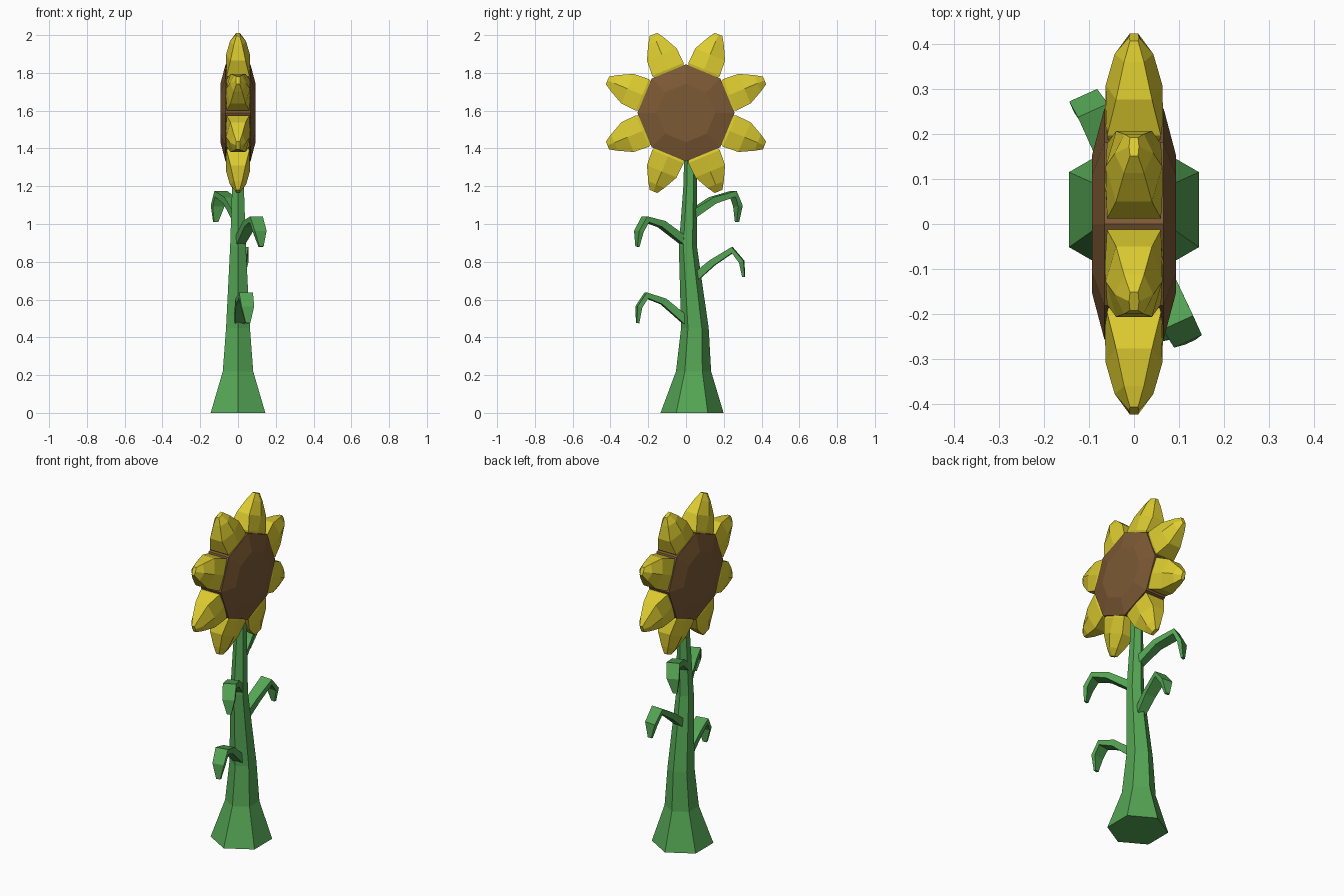
import bpy, bmesh, math
from mathutils import Vector

if "Cube" in bpy.data.objects:
    bpy.data.objects.remove(bpy.data.objects["Cube"])


def material(name, rgb):
    m = bpy.data.materials.new(name)
    m.diffuse_color = (*rgb, 1)
    m.use_nodes = True
    m.node_tree.nodes["Principled BSDF"].inputs["Base Color"].default_value = m.diffuse_color
    return m


GREEN = material("green", (0.09, 0.38, 0.09))
YELLOW = material("yellow", (0.72, 0.60, 0.03))
BROWN = material("brown", (0.20, 0.10, 0.035))


def loft(name, rings, mat):
    """Skin a list of equal-length point rings and cap both ends."""
    bm = bmesh.new()
    rows = [[bm.verts.new(p) for p in ring] for ring in rings]
    n = len(rows[0])
    for a, b in zip(rows, rows[1:]):
        for i in range(n):
            j = (i + 1) % n
            bm.faces.new((a[i], a[j], b[j], b[i]))
    bm.faces.new(rows[0])
    bm.faces.new(rows[-1])
    bmesh.ops.recalc_face_normals(bm, faces=bm.faces)
    me = bpy.data.meshes.new(name)
    bm.to_mesh(me)
    bm.free()
    me.materials.append(mat)
    ob = bpy.data.objects.new(name, me)
    bpy.context.collection.objects.link(ob)
    return ob


# Stem: hexagonal, slightly swaying tube (z, y centre, radius)
stem = [(0, 0.032, 0.167), (0.22, 0.040, 0.093), (0.45, 0.047, 0.073),
        (0.88, 0.010, 0.048), (1.2, 0.022, 0.036), (1.42, 0.026, 0.034)]
loft("stem", [[(r * math.sin(k * math.pi / 3), c + r * math.cos(k * math.pi / 3), z)
               for k in range(6)] for z, c, r in stem], GREEN)

# Flower centre: octagonal disc facing sideways (x, radius)
CZ = 1.588
disc = [(-0.093, 0.155), (-0.066, 0.257), (0.066, 0.257), (0.093, 0.155)]
loft("flower_centre", [[(x, r * math.sin(k * math.pi / 4), CZ + r * math.cos(k * math.pi / 4))
                        for k in range(8)] for x, r in disc], BROWN)

# Petals: (distance, half width, edge half thickness, ridge half thickness)
petal = [(0.20, 0.065, 0.050, 0.052), (0.25, 0.090, 0.060, 0.065),
         (0.335, 0.085, 0.040, 0.063), (0.41, 0.047, 0.022, 0.043),
         (0.45, 0.022, 0.009, 0.011)]
for k in range(8):
    t = math.radians(22.5 + 45 * k)
    out = Vector((0, math.sin(t), math.cos(t)))
    side = Vector((0, math.cos(t), -math.sin(t)))
    rings = []
    for a, p, e, h in petal:
        section = [(p, e), (0, h), (-p, e), (-p, -e), (0, -h), (p, -e)]
        rings.append([Vector((x, 0, CZ)) + out * a + side * s for s, x in section])
    loft(f"petal_{k + 1}", rings, YELLOW)

# Leaves: drooping straps along five-point paths
leaves = {
    "leaf_back_upper": [(-0.01, 0.03, 1.05), (-0.045, 0.14, 1.125), (-0.09, 0.25, 1.16),
                        (-0.108, 0.275, 1.095), (-0.118, 0.27, 1.01)],
    "leaf_front_upper": [(0.01, -0.01, 0.91), (0.06, -0.13, 1.0), (0.096, -0.215, 1.025),
                         (0.115, -0.25, 0.96), (0.122, -0.257, 0.88)],
    "leaf_back_lower": [(0.0, 0.04, 0.71), (0.01, 0.14, 0.795), (0.018, 0.245, 0.862),
                        (0.022, 0.295, 0.80), (0.022, 0.305, 0.72)],
    "leaf_front_lower": [(0.005, 0.01, 0.48), (0.02, -0.12, 0.59), (0.042, -0.21, 0.622),
                         (0.05, -0.25, 0.56), (0.052, -0.256, 0.475)],
}
widths = (0.025, 0.033, 0.037, 0.034, 0.012)
thick = (0.022, 0.018, 0.016, 0.013, 0.007)
for name, path in leaves.items():
    pts = [Vector(p) for p in path]
    run = pts[-1] - pts[0]
    across = Vector((run.y, -run.x, 0)).normalized()
    rings = []
    for i, p in enumerate(pts):
        tangent = pts[min(i + 1, 4)] - pts[max(i - 1, 0)]
        up = across.cross(tangent).normalized()
        w, h = across * widths[i], up * thick[i]
        rings.append([p + w + h, p - w + h, p - w - h, p + w - h])
    loft(name, rings, GREEN)
